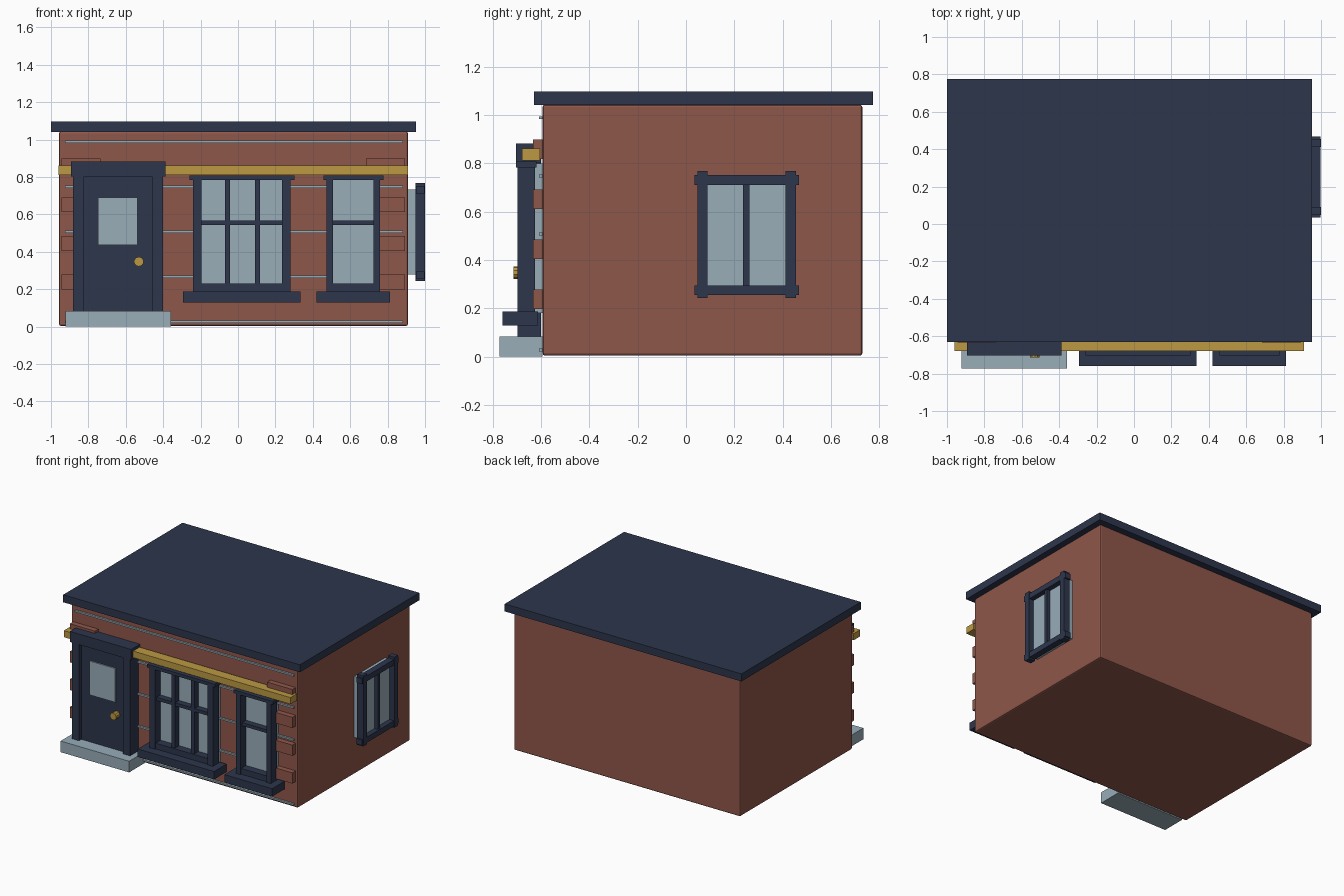
import bpy, math

if "Cube" in bpy.data.objects:
    bpy.data.objects.remove(bpy.data.objects["Cube"])

def material(name, rgb):
    m = bpy.data.materials.new(name)
    lin = [((c / 255 + 0.055) / 1.055) ** 2.4 for c in rgb]
    m.diffuse_color = (*lin, 1)
    m.use_nodes = True
    m.node_tree.nodes["Principled BSDF"].inputs["Base Color"].default_value = m.diffuse_color
    return m

BRICK = material("brick red", (143, 87, 74))
NAVY = material("navy", (45, 54, 76))
GOLD = material("gold", (188, 152, 66))
PALE = material("pale blue grey", (152, 173, 185))

def box(name, x, y, z, mat, bevel=0):
    """Box from (min, max) ranges on each axis."""
    bpy.ops.mesh.primitive_cube_add(size=1, location=[sum(r) / 2 for r in (x, y, z)])
    o = bpy.context.object
    o.name = name
    o.scale = [r[1] - r[0] for r in (x, y, z)]
    bpy.ops.object.transform_apply(location=False, rotation=False, scale=True)
    o.data.materials.append(mat)
    if bevel:
        b = o.modifiers.new("bevel", 'BEVEL')
        b.width, b.segments = bevel, 2
    return o

# main body and roof
box("walls", (-0.957, 0.909), (-0.594, 0.73), (0.004, 1.043), BRICK, 0.01)
box("roof_slab", (-1.0, 0.952), (-0.63, 0.775), (1.042, 1.098), NAVY)
box("gold_band", (-0.96, 0.909), (-0.68, -0.604), (0.812, 0.861), GOLD)

# mortar lines across the front
for i in range(5):
    z = 0.027 + i * 0.2405
    box("mortar_line", (-0.925, 0.882), (-0.608, -0.59), (z - 0.006, z + 0.006), PALE)

# corner blocks, the top pair is wider
for i in range(4):
    z, w = 0.238 + i * 0.207, (0.207 if i == 3 else 0.14)
    box("corner_block_left", (-0.943, -0.943 + w), (-0.634, -0.59), (z - 0.04, z + 0.04), BRICK)
    box("corner_block_right", (0.892 - w, 0.892), (-0.634, -0.59), (z - 0.04, z + 0.04), BRICK)

# door with frame, light, knob and step
box("door_panel", (-0.83, -0.455), (-0.67, -0.6), (0.08, 0.81), NAVY)
for x in (-0.882, -0.46):
    box("door_jamb", (x, x + 0.059), (-0.698, -0.6), (0.08, 0.81), NAVY)
box("door_lintel", (-0.893, -0.388), (-0.704, -0.6), (0.803, 0.882), NAVY)
box("door_glass", (-0.749, -0.537), (-0.679, -0.665), (0.438, 0.69), PALE)
bpy.ops.mesh.primitive_cylinder_add(vertices=10, radius=0.026, depth=0.05,
                                    location=(-0.53, -0.69, 0.348),
                                    rotation=(math.pi / 2, 0, 0))
knob = bpy.context.object
knob.name = "door_knob"
knob.data.materials.append(GOLD)
box("door_step", (-0.922, -0.357), (-0.772, -0.594), (0, 0.083), PALE)

# front windows
def front_window(x0, x1, jamb, mullions):
    box("window_glass", (x0 + 0.01, x1 - 0.01), (-0.632, -0.59), (0.18, 0.8), PALE)
    for x in (x0, x1 - jamb):
        box("window_jamb", (x, x + jamb), (-0.698, -0.626), (0.18, 0.79), NAVY)
    box("window_head", (x0 - 0.018, x1 + 0.02), (-0.703, -0.62), (0.783, 0.807), NAVY)
    box("window_bottom_rail", (x0 + 0.01, x1 - 0.01), (-0.69, -0.622), (0.18, 0.23), NAVY)
    box("window_cross_bar", (x0 + 0.01, x1 - 0.01), (-0.678, -0.622), (0.543, 0.567), NAVY)
    for x in mullions:
        box("window_mullion", (x - 0.0135, x + 0.0135), (-0.683, -0.622), (0.2, 0.79), NAVY)
    box("window_sill", (x0 - 0.054, x1 + 0.054), (-0.76, -0.613), (0.128, 0.187), NAVY)

front_window(-0.241, 0.281, 0.045, (-0.056, 0.104))
front_window(0.474, 0.759, 0.035, ())

# side window
box("side_window_glass", (0.905, 0.96), (0.07, 0.435), (0.278, 0.733), PALE)
for y in (0.047, 0.412):
    box("side_window_jamb", (0.95, 1.0), (y, y + 0.043), (0.243, 0.769), NAVY)
for z in (0.254, 0.711):
    box("side_window_rail", (0.951, 0.998), (0.035, 0.467), (z, z + 0.041), NAVY)
box("side_window_mullion", (0.951, 0.988), (0.236, 0.262), (0.27, 0.73), NAVY)
